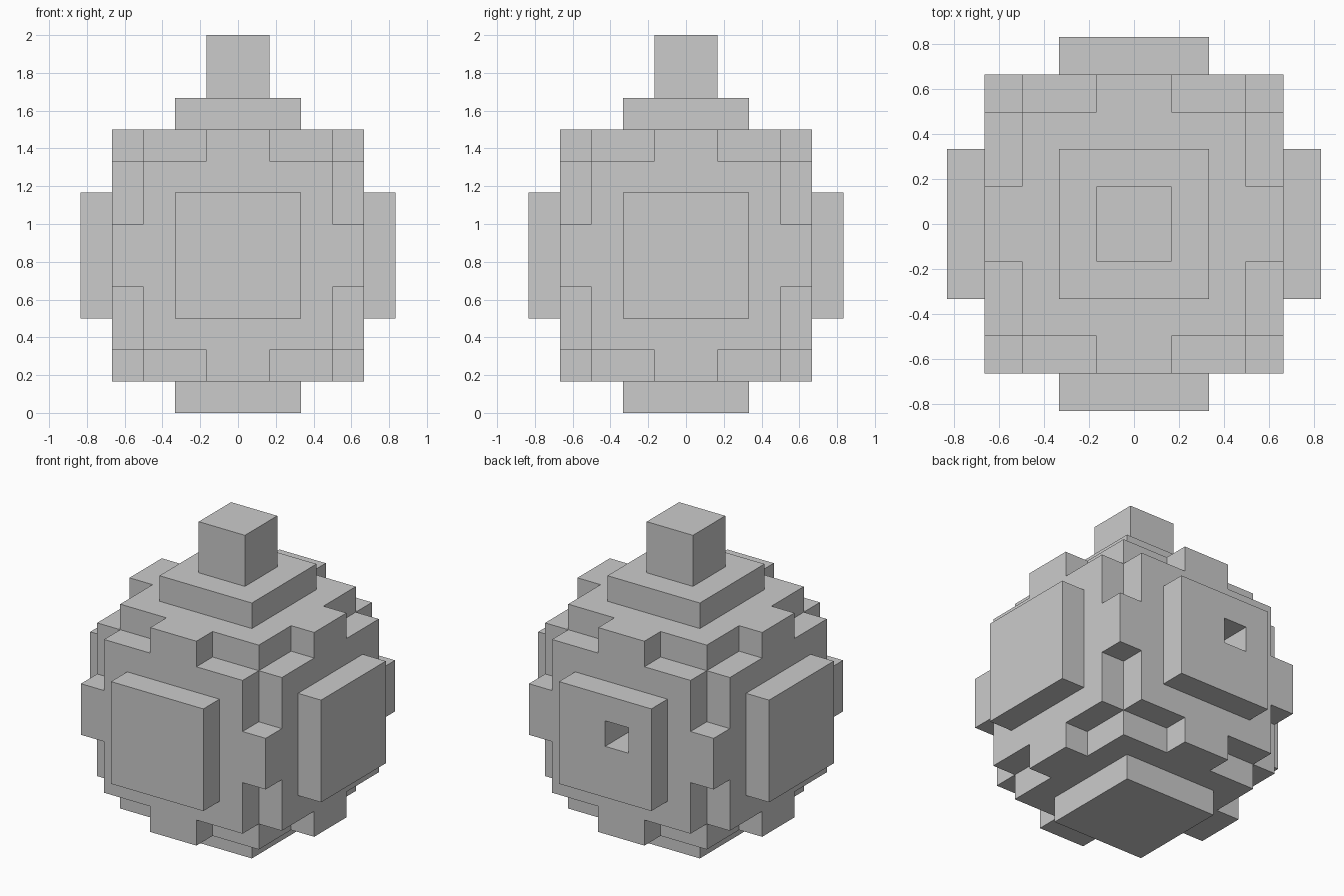
import bpy, bmesh
from mathutils import Vector

if "Cube" in bpy.data.objects:
    bpy.data.objects.remove(bpy.data.objects["Cube"])

U = 1 / 6            # edge of one block
R = 5                # ball radius in blocks
AXES = [Vector(a) for a in ((1, 0, 0), (0, 1, 0), (0, 0, 1))]


def blocks_to_object(name, cells, base_z):
    """Skin a set of block cells: only the exposed block faces, welded."""
    bm = bmesh.new()
    for cell in cells:
        centre = Vector(cell) + Vector((0.5, 0.5, 0.5))
        for i in range(3):
            a, b, n = AXES[(i + 1) % 3] / 2, AXES[(i + 2) % 3] / 2, AXES[i]
            for s in (1, -1):
                neighbour = list(cell)
                neighbour[i] += s
                if tuple(neighbour) in cells:
                    continue
                m = centre + n * s / 2
                ring = [m - a - b, m + a - b, m + a + b, m - a + b]
                bm.faces.new([bm.verts.new(p * U) for p in ring[::s]])
    bmesh.ops.remove_doubles(bm, verts=bm.verts, dist=1e-4)
    mesh = bpy.data.meshes.new(name)
    bm.to_mesh(mesh)
    bm.free()
    obj = bpy.data.objects.new(name, mesh)
    obj.location.z = base_z
    bpy.context.collection.objects.link(obj)
    return obj


# Ball: every block whose centre lies inside the radius
span = range(-R, R)
ball = {(x, y, z) for x in span for y in span for z in span
        if (x + .5) ** 2 + (y + .5) ** 2 + (z + .5) ** 2 < R * R}

# Small square hole in the back cap
ball -= {(-1, 4, 0), (-1, 3, 0)}
blocks_to_object("block_ball", ball, R * U)

# Stem: a 2 x 2 x 2 block cube on top
stem = {(x, y, z) for x in (-1, 0) for y in (-1, 0) for z in (0, 1)}
blocks_to_object("top_stem", stem, 2 * R * U)
